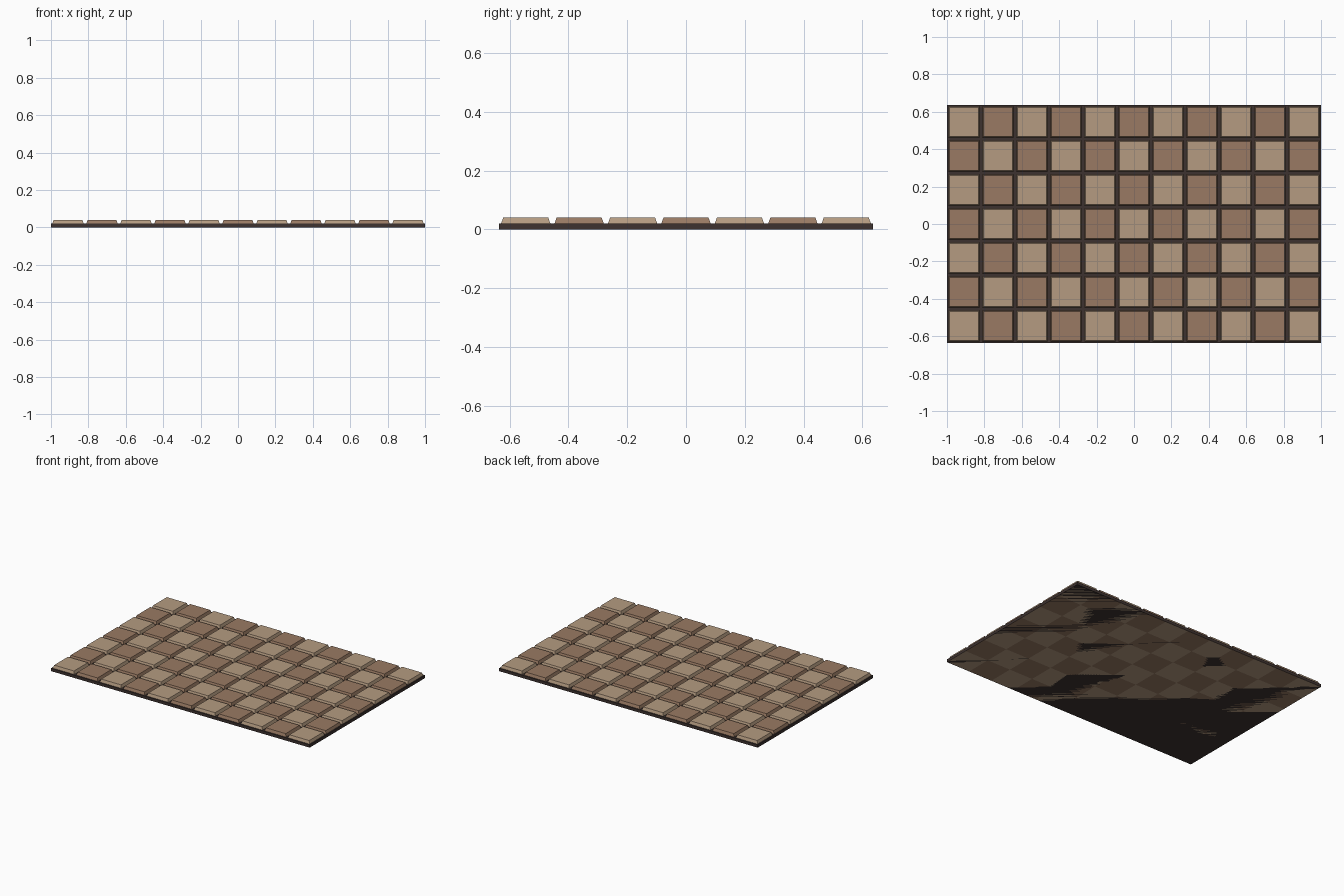
import bpy, bmesh

if "Cube" in bpy.data.objects:
    bpy.data.objects.remove(bpy.data.objects["Cube"])

COLS, ROWS = 11, 7
PITCH = 2.0 / COLS
HEIGHT = 0.04
TOP_HALF = 0.0765


def material(name, color):
    m = bpy.data.materials.new(name)
    m.diffuse_color = (*color, 1)
    m.use_nodes = True
    m.node_tree.nodes["Principled BSDF"].inputs["Base Color"].default_value = m.diffuse_color
    return m


def add_frustum(bm, cx, cy, bottom, top, z0, z1):
    """Rectangular block; bottom and top are (half x, half y)."""
    signs = [(-1, -1), (1, -1), (1, 1), (-1, 1)]
    lo = [bm.verts.new((cx + sx * bottom[0], cy + sy * bottom[1], z0)) for sx, sy in signs]
    hi = [bm.verts.new((cx + sx * top[0], cy + sy * top[1], z1)) for sx, sy in signs]
    bm.faces.new(lo[::-1])
    bm.faces.new(hi)
    for i in range(4):
        j = (i + 1) % 4
        bm.faces.new((lo[i], lo[j], hi[j], hi[i]))


def finish(bm, name, mat):
    me = bpy.data.meshes.new(name)
    bm.to_mesh(me)
    bm.free()
    me.materials.append(mat)
    ob = bpy.data.objects.new(name, me)
    bpy.context.collection.objects.link(ob)
    return ob


# dark backing board
half = (1.0, ROWS * PITCH / 2)
bm = bmesh.new()
add_frustum(bm, 0, 0, half, half, 0, HEIGHT / 2)
finish(bm, "backing_board", material("dark_board", (0.047, 0.032, 0.029)))

# tapered tiles in two alternating colours, light in the corners
for parity, name, color in ((0, "light_tiles", (0.46, 0.33, 0.22)),
                            (1, "dark_tiles", (0.32, 0.195, 0.125))):
    bm = bmesh.new()
    for i in range(COLS):
        for j in range(ROWS):
            if (i + j) % 2 == parity:
                add_frustum(bm, (i - (COLS - 1) / 2) * PITCH, (j - (ROWS - 1) / 2) * PITCH,
                            (PITCH / 2, PITCH / 2), (TOP_HALF, TOP_HALF), 0, HEIGHT)
    finish(bm, name, material(name, color))
